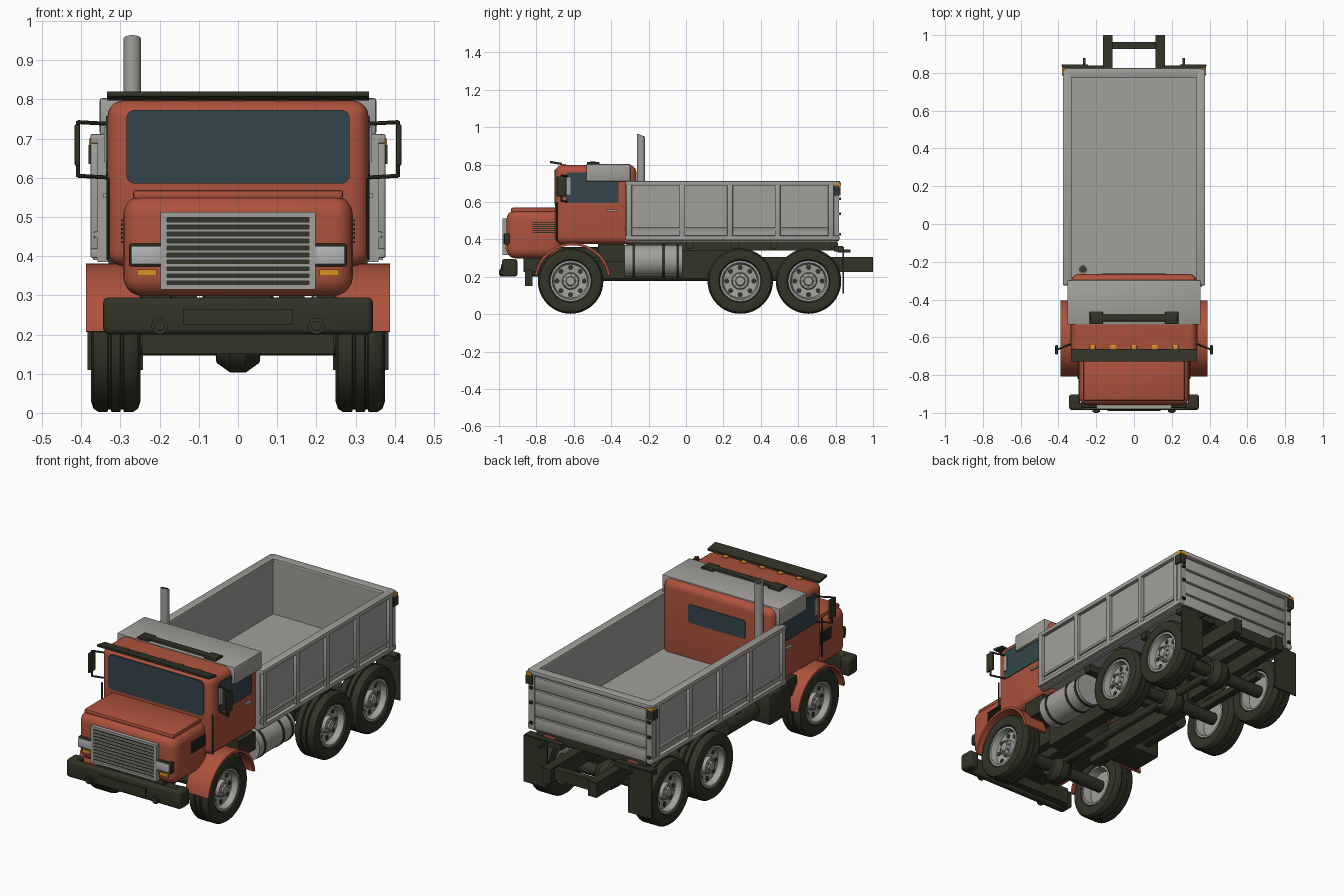
import bpy, bmesh, math
from mathutils import Vector, Matrix


def material(name, rgb):
    m = bpy.data.materials.new(name)
    m.diffuse_color = (*rgb, 1)
    return m


RED = material("red paint", (0.42, 0.085, 0.045))
GREY = material("grey metal", (0.36, 0.35, 0.325))
DARK = material("dark rubber", (0.032, 0.033, 0.02))
GLASS = material("dark glass", (0.035, 0.06, 0.07))
AMBER = material("amber lamp", (0.7, 0.29, 0.02))
LENS = material("pale lens", (0.45, 0.46, 0.46))


def finish(name, bm, mat):
    bmesh.ops.recalc_face_normals(bm, faces=bm.faces)
    me = bpy.data.meshes.new(name)
    bm.to_mesh(me)
    bm.free()
    me.materials.append(mat)
    ob = bpy.data.objects.new(name, me)
    bpy.context.collection.objects.link(ob)
    return ob


def box(name, x, y, z, mat, bevel=0, seg=2):
    """Box from (low, high) ranges, with optionally rounded edges."""
    bm = bmesh.new()
    bmesh.ops.create_cube(bm, size=1)
    for v in bm.verts:
        v.co = Vector([r[0] + (c + 0.5) * (r[1] - r[0]) for r, c in zip((x, y, z), v.co)])
    if bevel:
        bmesh.ops.bevel(bm, geom=bm.edges[:], offset=bevel, segments=seg, profile=0.5, affect='EDGES')
    return finish(name, bm, mat)


def span(s, a, b):
    return (a, b) if s > 0 else (-b, -a)


def pair(name, x, y, z, mat, bevel=0, seg=2):
    for s, side in ((-1, "left"), (1, "right")):
        box(f"{name}_{side}", span(s, *x), y, z, mat, bevel, seg)


def rod(name, a, b, r, mat, n=20, cap_slant=0):
    a, b = Vector(a), Vector(b)
    bm = bmesh.new()
    bmesh.ops.create_cone(bm, cap_ends=True, segments=n, radius1=r, radius2=r, depth=(b - a).length)
    if cap_slant:
        for v in bm.verts:
            if v.co.z > 0:
                v.co.z += cap_slant * v.co.y / r
    bm.transform(Matrix.Translation((a + b) / 2) @ (b - a).to_track_quat('Z', 'Y').to_matrix().to_4x4())
    return finish(name, bm, mat)


def prism(name, pts, axis, lo, hi, mat):
    """Extrude an outline along axis x (points are y,z) or y (points are x,z)."""
    bm = bmesh.new()
    put = (lambda p, d: (d, p[0], p[1])) if axis == 'x' else (lambda p, d: (p[0], d, p[1]))
    f = bm.faces.new([bm.verts.new(put(p, lo)) for p in pts])
    new = bmesh.ops.extrude_face_region(bm, geom=[f])['geom']
    d = (hi - lo, 0, 0) if axis == 'x' else (0, hi - lo, 0)
    bmesh.ops.translate(bm, vec=d, verts=[v for v in new if isinstance(v, bmesh.types.BMVert)])
    return finish(name, bm, mat)


def rounded(u0, u1, v0, v1, r, n=5):
    pts = []
    for i, (cu, cv) in enumerate(((u1 - r, v1 - r), (u0 + r, v1 - r), (u0 + r, v0 + r), (u1 - r, v0 + r))):
        for k in range(n + 1):
            a = math.pi / 2 * (i + k / n)
            pts.append((cu + r * math.cos(a), cv + r * math.sin(a)))
    return pts


def lathe(name, prof, centre, s, mat, n=48):
    """Spin (radius, offset) points round the x axis; s picks the outer side."""
    bm = bmesh.new()
    vs = [bm.verts.new((s * o, 0, r)) for r, o in prof]
    es = [bm.edges.new(p) for p in zip(vs, vs[1:])]
    bmesh.ops.spin(bm, geom=vs + es, axis=(1, 0, 0), cent=(0, 0, 0), angle=math.tau, steps=n)
    bmesh.ops.remove_doubles(bm, verts=bm.verts, dist=1e-4)
    bmesh.ops.translate(bm, vec=centre, verts=bm.verts)
    return finish(name, bm, mat)


# Wheels
half = [(0.105, 0.046), (0.115, 0.058), (0.148, 0.063), (0.166, 0.057), (0.175, 0.044), (0.175, 0.021),
        (0.168, 0.019), (0.168, 0.013), (0.175, 0.011)]
tyre = half + [(r, -o) for r, o in reversed(half)] + [half[0]]
rim = [(0, 0.048), (0.022, 0.048), (0.026, 0.04), (0.042, 0.036), (0.046, 0.014), (0.09, 0.02), (0.098, 0.052),
       (0.109, 0.052), (0.108, -0.052), (0.098, -0.052), (0.09, -0.01), (0, -0.01)]
for label, wy in (("front", -0.617), ("middle", 0.29), ("rear", 0.655)):
    for s in (-1, 1):
        c = Vector((s * 0.312, wy, 0.177))
        lathe(f"{label}_tyre", tyre, c, s, DARK)
        lathe(f"{label}_rim", rim, c, s, GREY, 32)
        for k in range(8):
            a = math.tau * k / 8
            d = Vector((0, math.cos(a), math.sin(a)))
            rod("rim_hole", c + d * 0.073 + Vector((s * 0.014, 0, 0)), c + d * 0.073 + Vector((s * 0.0195, 0, 0)), 0.0135, DARK, 12)
            rod("wheel_nut", c + d * 0.034 + Vector((s * 0.03, 0, 0)), c + d * 0.034 + Vector((s * 0.046, 0, 0)), 0.005, GREY, 6)
    # Axle with differential
    rod(f"{label}_axle", (-0.29, wy, 0.18), (0.29, wy, 0.18), 0.033, DARK)
    lathe(f"{label}_differential", [(0, -0.06), (0.05, -0.055), (0.075, -0.02), (0.075, 0.02), (0.05, 0.055), (0, 0.06)],
          Vector((0, wy, 0.178)), 1, DARK, 24)

# Chassis
pair("frame_rail", (0.113, 0.163), (-0.87, 1.0), (0.225, 0.305), DARK)
pair("frame_plate", (0.105, 0.17), (-0.48, 0.3), (0.19, 0.35), DARK)
pair("bed_subframe", (0.11, 0.2), (-0.32, 0.8), (0.34, 0.40), DARK)
for y in (-0.8, -0.35, 0.1, 0.47, 0.945):
    box("cross_member", (-0.12, 0.12), (y - 0.018, y + 0.018), (0.235, 0.295), DARK)
for y in (0.02, 0.26, 0.47, 0.79):
    box("bed_bearer", (-0.33, 0.33), (y - 0.02, y + 0.02), (0.352, 0.395), DARK)
rod("drive_shaft", (0, -0.6, 0.2), (0, 0.655, 0.2), 0.022, DARK)
box("gearbox", (-0.09, 0.09), (-0.85, -0.3), (0.2, 0.36), DARK, 0.02)
box("front_beam", (-0.245, 0.245), (-0.86, -0.82), (0.15, 0.24), DARK)
pair("leaf_spring", (0.2, 0.235), (0.2, 0.74), (0.2, 0.235), DARK)
pair("cab_step", (0.2, 0.335), (-0.47, -0.33), (0.28, 0.375), DARK)

# Fuel tank on the right, battery box and air tank on the left
rod("fuel_tank", (0.275, -0.33, 0.285), (0.275, -0.02, 0.285), 0.085, GREY, 32)
for y in (-0.28, -0.12, -0.045):
    rod("tank_strap", (0.275, y - 0.007, 0.285), (0.275, y + 0.007, 0.285), 0.088, DARK, 32)
box("battery_box", (-0.35, -0.17), (-0.4, -0.22), (0.2, 0.36), DARK, 0.008)
rod("air_tank", (-0.25, -0.2, 0.27), (-0.25, 0.06, 0.27), 0.05, DARK)

# Cab and hood
box("cab", (-0.333, 0.333), (-0.7, -0.265), (0.375, 0.797), RED, 0.04, 5)
box("hood", (-0.293, 0.293), (-0.96, -0.66), (0.298, 0.555), RED, 0.05, 5)
box("hood_lid", (-0.268, 0.268), (-0.935, -0.69), (0.545, 0.569), RED, 0.008)
prism("windshield", rounded(-0.285, 0.285, 0.585, 0.773, 0.022), 'y', -0.704, -0.695, GLASS)
prism("rear_window", rounded(-0.17, 0.17, 0.605, 0.705, 0.01), 'y', -0.27, -0.261, GLASS)
for s in (-1, 1):
    lo, hi = span(s, 0.328, 0.337)
    prism("side_window", [(-0.645, 0.61), (-0.645, 0.745), (-0.63, 0.757), (-0.37, 0.757), (-0.36, 0.745), (-0.36, 0.605),
                          (-0.37, 0.595), (-0.62, 0.595)], 'x', lo, hi, GLASS)
    # Front fender arch
    arc = [math.radians(8 + 164 * k / 24) for k in range(25)]
    ring = [(-0.607 + 0.203 * math.cos(a), 0.18 + 0.201 * math.sin(a)) for a in arc]
    ring += [(-0.607 + 0.19 * math.cos(a), 0.18 + 0.188 * math.sin(a)) for a in reversed(arc)]
    prism("front_fender", ring, 'x', *span(s, 0.25, 0.388), RED)
    # Mirror, arms and grab rail
    for z in (0.605, 0.742):
        rod("mirror_arm", (s * 0.32, -0.63, z - 0.005), (s * 0.408, -0.665, z), 0.005, DARK, 8)
    rod("mirror_post", (s * 0.408, -0.665, 0.602), (s * 0.408, -0.665, 0.745), 0.005, DARK, 8)
    rod("grab_rail", (s * 0.332, -0.69, 0.39), (s * 0.332, -0.69, 0.6), 0.004, DARK, 8)
    # Headlight surround, lens and indicator
    rod("fog_lamp", (s * 0.2, -0.96, 0.222), (s * 0.2, -0.995, 0.222), 0.021, DARK)
    rod("fog_lens", (s * 0.2, -0.98, 0.222), (s * 0.2, -1.0, 0.222), 0.013, DARK)
    for k in range(6):
        z = 0.433 + k * 0.011
        box("hood_louvre", span(s, 0.285, 0.298), (-0.82, -0.7), (z, z + 0.006), DARK)
pair("mirror", (0.403, 0.417), (-0.692, -0.64), (0.63, 0.737), DARK, 0.005)
pair("vent_pane", (0.335, 0.342), (-0.643, -0.617), (0.64, 0.73), GREY)
pair("door_handle", (0.33, 0.344), (-0.42, -0.37), (0.55, 0.56), GREY)
pair("headlight_surround", (0.19, 0.278), (-0.973, -0.9), (0.373, 0.432), DARK, 0.005)
pair("headlight_lens", (0.195, 0.273), (-0.98, -0.96), (0.379, 0.426), LENS, 0.004)
pair("indicator", (0.208, 0.258), (-0.968, -0.9), (0.349, 0.366), AMBER)

# Grille
box("grille_back", (-0.19, 0.19), (-0.967, -0.94), (0.32, 0.505), DARK)
pair("grille_side", (0.181, 0.198), (-0.98, -0.94), (0.315, 0.512), GREY)
for z in (0.315, 0.499):
    box("grille_edge", (-0.19, 0.19), (-0.98, -0.94), (z, z + 0.013), GREY)
for k in range(9):
    z = 0.337 + k * 0.0178
    box("grille_bar", (-0.185, 0.185), (-0.977, -0.95), (z, z + 0.008), GREY)

# Bumper
box("bumper", (-0.343, 0.343), (-0.985, -0.945), (0.2, 0.295), DARK, 0.015, 3)
pair("bumper_end", (0.285, 0.344), (-0.98, -0.902), (0.2, 0.295), DARK, 0.014, 3)
box("bumper_plate", (-0.14, 0.14), (-0.99, -0.98), (0.224, 0.265), DARK)

# Roof fairing, visor, light bar, marker lamps and exhaust
box("roof_fairing", (-0.353, 0.353), (-0.533, -0.297), (0.71, 0.803), GREY, 0.006)
prism("sun_visor", [(-0.728, 0.808), (-0.728, 0.82), (-0.662, 0.809), (-0.662, 0.797)], 'x', -0.334, 0.334, DARK)
box("light_bar", (-0.23, 0.23), (-0.515, -0.48), (0.795, 0.815), DARK, 0.004)
pair("light_bar_end", (0.165, 0.235), (-0.53, -0.463), (0.795, 0.813), DARK, 0.004)
for x in (-0.22, -0.11, 0, 0.11, 0.22):
    box("marker_lamp", (x - 0.015, x + 0.015), (-0.665, -0.64), (0.79, 0.803), AMBER, 0.003)
rod("exhaust_stack", (-0.27, -0.24, 0.38), (-0.27, -0.24, 0.955), 0.022, GREY, 24, 0.009)
rod("exhaust_mouth", (-0.27, -0.24, 0.94), (-0.27, -0.24, 0.957), 0.018, DARK, 24, 0.007)

# Tipper bed
box("bed_floor", (-0.36, 0.36), (-0.325, 0.81), (0.39, 0.412), GREY)
pair("bed_wall", (0.333, 0.358), (-0.325, 0.81), (0.385, 0.7), GREY)
pair("bed_top_rail", (0.33, 0.377), (-0.325, 0.82), (0.687, 0.712), GREY, 0.006)
pair("bed_bottom_rail", (0.35, 0.377), (-0.325, 0.82), (0.395, 0.42), GREY, 0.006)
pair("bed_lower_strip", (0.35, 0.368), (-0.325, 0.81), (0.447, 0.463), GREY, 0.004)
for y in (-0.305, -0.02, 0.235, 0.49, 0.775):
    pair("bed_rib", (0.35, 0.376), (y - 0.015, y + 0.015), (0.405, 0.7), GREY, 0.005)
box("tailgate", (-0.34, 0.34), (0.775, 0.805), (0.385, 0.7), GREY)
box("tailgate_top_rail", (-0.365, 0.365), (0.775, 0.825), (0.687, 0.712), GREY, 0.005)
for k in range(4):
    z = 0.393 + k * 0.073
    box("tailgate_slat", (-0.335, 0.335), (0.8, 0.818), (z, z + 0.065), GREY, 0.006)
pair("tailgate_post", (0.335, 0.37), (0.79, 0.818), (0.39, 0.7), GREY)
for z in (0.42, 0.53, 0.61):
    pair("tailgate_pin", (0.345, 0.362), (0.81, 0.828), (z, z + 0.014), DARK)
pair("corner_lamp", (0.345, 0.382), (0.785, 0.827), (0.635, 0.683), DARK)
pair("corner_marker", (0.348, 0.38), (0.795, 0.828), (0.684, 0.7), AMBER)

# Tail lamps and mud flaps
pair("tail_lamp", (0.22, 0.28), (0.78, 0.812), (0.345, 0.38), RED)
pair("flap_hanger", (0.16, 0.38), (0.79, 0.84), (0.335, 0.365), DARK)
pair("mud_flap", (0.243, 0.384), (0.836, 0.844), (0.11, 0.36), DARK)
pair("flap_bracket", (0.258, 0.27), (0.81, 0.88), (0.33, 0.345), DARK)

bpy.ops.object.select_all(action='SELECT')
bpy.context.view_layer.objects.active = bpy.context.scene.objects["cab"]
bpy.ops.object.shade_smooth_by_angle(angle=math.radians(35))
